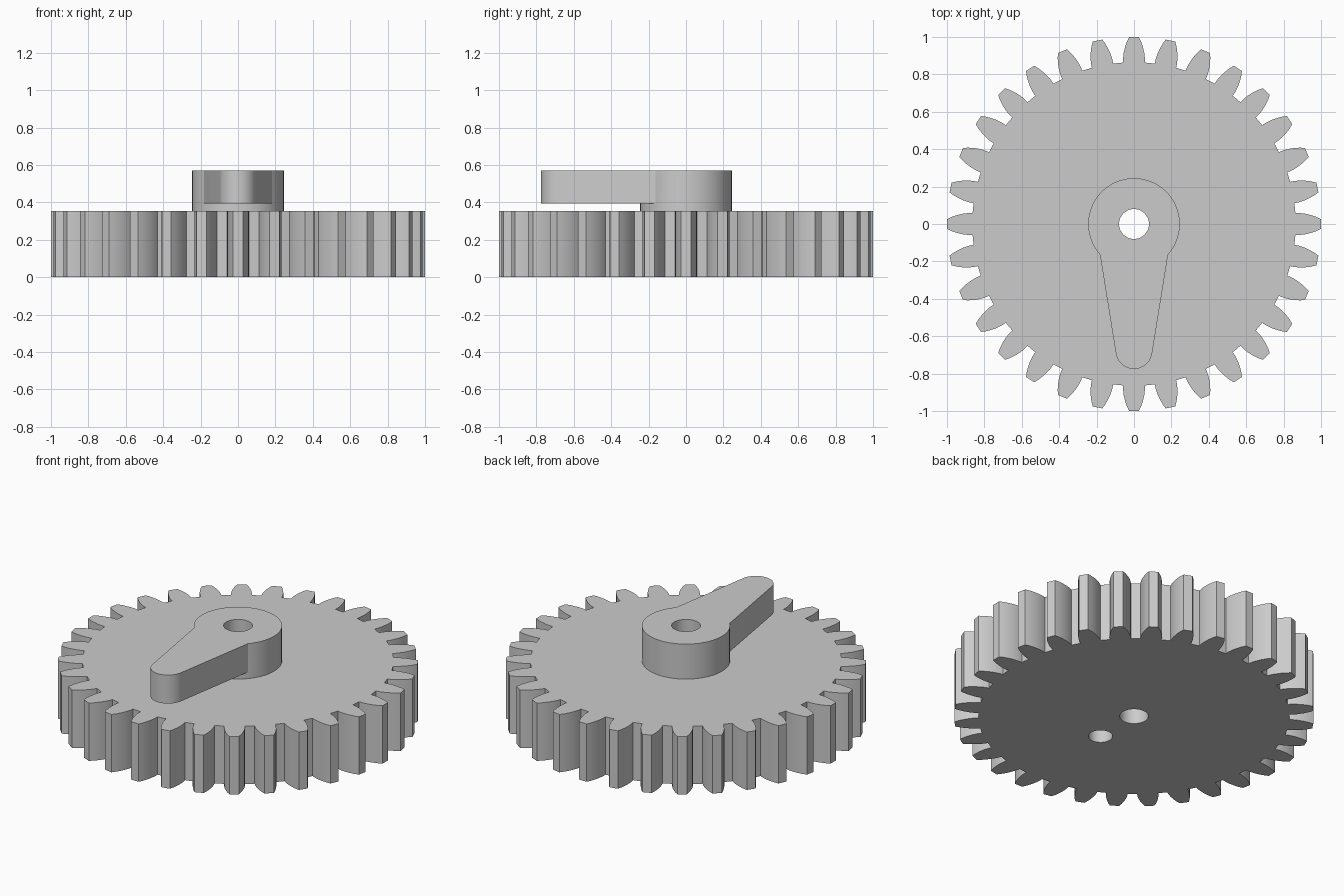
import bpy, bmesh, math

cube = bpy.data.objects.get("Cube")
if cube:
    bpy.data.objects.remove(cube, do_unlink=True)

# Single plain grey
grey = bpy.data.materials.new("plain grey")
grey.use_nodes = True
colour = (0.6, 0.6, 0.6, 1)
grey.diffuse_color = colour
grey.node_tree.nodes["Principled BSDF"].inputs["Base Color"].default_value = colour


def arc(radius, start, end, steps, cy=0.0):
    """Points from start to end angle (degrees), end included."""
    angles = [math.radians(start + (end - start) * i / steps) for i in range(steps + 1)]
    return [(radius * math.cos(a), cy + radius * math.sin(a)) for a in angles]


def circle(radius, steps, cy=0.0):
    return arc(radius, 0, 360, steps, cy)[:-1]


def cap(bm, loops, z):
    """Flat face bounded by the first loop, with the others as holes."""
    edges = []
    for loop in loops:
        vs = [bm.verts.new((x, y, z)) for x, y in loop]
        edges += [bm.edges.new((v, vs[i - 1])) for i, v in enumerate(vs)]
    bmesh.ops.triangle_fill(bm, use_beauty=True, edges=edges, normal=(0, 0, 1))


def wall(bm, loop, z0, z1):
    """Upright band of quads around a loop."""
    low = [bm.verts.new((x, y, z0)) for x, y in loop]
    high = [bm.verts.new((x, y, z1)) for x, y in loop]
    for i in range(len(loop)):
        bm.faces.new((low[i - 1], low[i], high[i], high[i - 1]))


def finish(bm, name):
    bmesh.ops.remove_doubles(bm, verts=bm.verts, dist=1e-5)
    bmesh.ops.recalc_face_normals(bm, faces=bm.faces)
    mesh = bpy.data.meshes.new(name)
    bm.to_mesh(mesh)
    bm.free()
    mesh.materials.append(grey)
    obj = bpy.data.objects.new(name, mesh)
    bpy.context.collection.objects.link(obj)
    bpy.ops.object.select_all(action='DESELECT')
    obj.select_set(True)
    bpy.context.view_layer.objects.active = obj
    bpy.ops.object.shade_smooth_by_angle(angle=math.radians(25))


GEAR_TOP, ARM_BOTTOM, ARM_TOP = 0.355, 0.395, 0.57
TEETH = 32
bore = circle(0.08, 40)

# Gear wheel: one tooth flank (half width, radius) mirrored and repeated
flank = [(0.058, 0.863), (0.0585, 0.885), (0.055, 0.915),
         (0.048, 0.945), (0.038, 0.975), (0.026, 1.0)]
tooth = flank + [(-w, r) for w, r in reversed(flank)]
outline = []
for i in range(TEETH):
    a = math.tau * i / TEETH
    c, s = math.cos(a), math.sin(a)
    outline += [(x * c - y * s, x * s + y * c) for x, y in tooth]

pin_hole = circle(0.067, 32, cy=-0.29)
bm = bmesh.new()
for z in (0, GEAR_TOP):
    cap(bm, [outline, bore, pin_hole], z)
for loop in (outline, bore, pin_hole):
    wall(bm, loop, 0, GEAR_TOP)
finish(bm, "gear_wheel")

# Crank: round hub with a tapered arm held just clear of the gear
hub = circle(0.245, 60)
tip = arc(0.098, 189, 351, 20, cy=-0.677)
keyhole = [hub[i % 60] for i in range(53, 98)] + tip
underside = hub[37:54] + tip[::-1]
bm = bmesh.new()
cap(bm, [keyhole, bore], ARM_TOP)
cap(bm, [underside], ARM_BOTTOM)
cap(bm, [hub, bore], GEAR_TOP)
wall(bm, keyhole, ARM_BOTTOM, ARM_TOP)
wall(bm, hub, GEAR_TOP, ARM_BOTTOM)
wall(bm, bore, GEAR_TOP, ARM_TOP)
finish(bm, "crank_arm")
